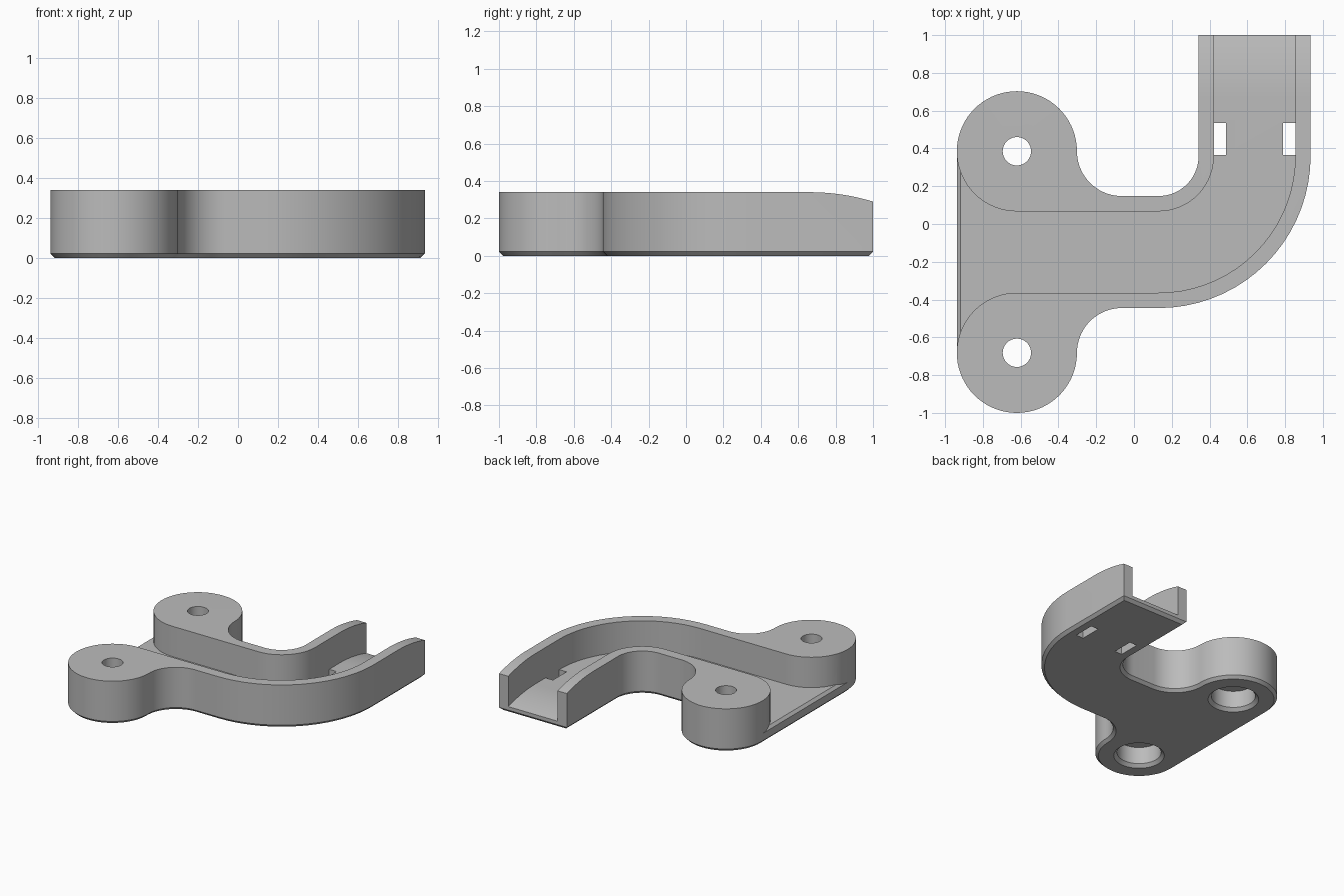
import bpy
import bmesh
from math import radians, cos, sin, sqrt

if "Cube" in bpy.data.objects:
    bpy.data.objects.remove(bpy.data.objects["Cube"])

# Main dimensions
TOP, FLOOR, CHAMFER = 0.34, 0.10, 0.022
BOSS_X, BACK_Y, FRONT_Y, BOSS_R = -0.62, 0.385, -0.682, 0.318
FILLET = 0.237
LEFT, NECK = BOSS_X - BOSS_R, BOSS_X + BOSS_R
BEND_X, BEND_Y = 0.13, 0.36
WALL_BACK, WALL_FRONT = BACK_Y - BOSS_R, FRONT_Y + BOSS_R
EDGE_BACK, EDGE_FRONT = BACK_Y - FILLET, FRONT_Y + FILLET
DROP_Y, DROP_R = 0.66, 1.18
FAR = 1.3


def arc(cx, cy, r, start, end):
    steps = max(2, round(abs(end - start) / 5))
    angles = [radians(start + (end - start) * i / steps) for i in range(steps + 1)]
    return [(cx + r * cos(a), cy + r * sin(a)) for a in angles]


def prism(name, points, low, high, place=lambda u, v, w: (u, v, w), chamfer=0):
    """Extrude a closed profile; optionally chamfer its lower rim."""
    bm = bmesh.new()
    face = bm.faces.new([bm.verts.new(place(u, v, low + chamfer)) for u, v in points])
    geo = bmesh.ops.extrude_face_region(bm, geom=[face], use_keep_orig=True)["geom"]
    offset = [b - a for a, b in zip(place(0, 0, low + chamfer), place(0, 0, high))]
    bmesh.ops.translate(bm, vec=offset, verts=[g for g in geo if isinstance(g, bmesh.types.BMVert)])
    bmesh.ops.recalc_face_normals(bm, faces=bm.faces)
    if chamfer:
        bmesh.ops.inset_individual(bm, faces=[face], thickness=chamfer,
                                   depth=chamfer, use_even_offset=True)
    mesh = bpy.data.meshes.new(name)
    bm.to_mesh(mesh)
    bm.free()
    obj = bpy.data.objects.new(name, mesh)
    bpy.context.collection.objects.link(obj)
    return obj


def combine(target, tool, operation):
    """Apply a boolean and discard the tool."""
    tool.hide_render = True
    mod = target.modifiers.new(operation, "BOOLEAN")
    mod.operation, mod.object, mod.solver = operation, tool, "EXACT"
    bpy.context.view_layer.objects.active = target
    bpy.ops.object.modifier_apply(modifier=mod.name)
    bpy.data.objects.remove(tool)


def along_x(u, v, w):
    return (w, u, v)


def along_y(u, v, w):
    return (u, w, v)


def above_curve(name, height):
    """Solid above a surface that bends down towards the open end."""
    ys = [DROP_Y + (FAR - DROP_Y) * i / 24 for i in range(25)]
    curve = [(y, height - DROP_R + sqrt(DROP_R ** 2 - (y - DROP_Y) ** 2)) for y in ys]
    return prism(name, [(-FAR, height)] + curve + [(FAR, 1), (-FAR, 1)], -FAR, FAR, along_x)


# Bracket body: two round lugs blended into a quarter-turn arm
outline = (
    arc(BOSS_X, FRONT_Y, BOSS_R, 180, 360)
    + arc(NECK + FILLET, FRONT_Y, FILLET, 180, 90)[1:]
    + arc(BEND_X, BEND_Y, BEND_Y - EDGE_FRONT, -90, 0)
    + [(BEND_X + BEND_Y - EDGE_FRONT, 1), (BEND_X + BEND_Y - EDGE_BACK, 1)]
    + arc(BEND_X, BEND_Y, BEND_Y - EDGE_BACK, 0, -90)
    + arc(NECK + FILLET, BACK_Y, FILLET, 270, 180)
    + arc(BOSS_X, BACK_Y, BOSS_R, 0, 180)[1:]
)
body = prism("channel_bracket", outline, 0, TOP, chamfer=CHAMFER)

# Channel following the arm, with a bevelled left lip
channel_plan = (
    [(-FAR, FRONT_Y)]
    + arc(BOSS_X, FRONT_Y, BOSS_R, 180, 90)
    + arc(BEND_X, BEND_Y, BEND_Y - WALL_FRONT, -90, 0)
    + [(BEND_X + BEND_Y - WALL_FRONT, FAR), (BEND_X + BEND_Y - WALL_BACK, FAR)]
    + arc(BEND_X, BEND_Y, BEND_Y - WALL_BACK, 0, -90)
    + arc(BOSS_X, BACK_Y, BOSS_R, 270, 180)
    + [(-FAR, BACK_Y)]
)
channel = above_curve("channel_cutter", FLOOR)
lip = [(LEFT + 0.02, FLOOR), (LEFT - 0.04, FLOOR - 0.06),
       (LEFT - 0.04, FLOOR + 0.1), (LEFT + 0.02, FLOOR + 0.1)]
combine(channel, prism("lip_cutter", lip, -1.1, 1.1, along_y), "UNION")
combine(channel, prism("plan_cutter", channel_plan, -0.5, 0.8), "INTERSECT")
combine(body, channel, "DIFFERENCE")

# Wall tops sloping down at the open end
combine(body, above_curve("top_cutter", TOP), "DIFFERENCE")

# Chamfered counterbores and screw holes in the lugs
for y in (BACK_Y, FRONT_Y):
    for radius, low, high in ((0.16, -0.1, 0.16), (0.075, 0.1, 0.5)):
        combine(body, prism("hole_cutter", arc(BOSS_X, y, radius, 0, 355), low, high), "DIFFERENCE")
    cone = prism("countersink_cutter", arc(BOSS_X, y, 0.16, 0, 355), -0.025, 0.025)
    for v in cone.data.vertices:
        if v.co.z < 0:
            v.co.x = BOSS_X + (v.co.x - BOSS_X) * 1.3
            v.co.y = y + (v.co.y - y) * 1.3
    combine(body, cone, "DIFFERENCE")

# Tie slots beside both channel walls
slot_edges = (BEND_X + BEND_Y - WALL_BACK, BEND_X + BEND_Y - WALL_FRONT - 0.065)
for x in slot_edges:
    slot = [(x, 0.365), (x + 0.065, 0.365), (x + 0.065, 0.535), (x, 0.535)]
    combine(body, prism("slot_cutter", slot, -0.1, 0.15), "DIFFERENCE")

# Single grey finish
grey = bpy.data.materials.new("plain_grey")
grey.use_nodes = True
colour = (0.5, 0.5, 0.5, 1)
grey.diffuse_color = colour
grey.node_tree.nodes["Principled BSDF"].inputs["Base Color"].default_value = colour
body.data.materials.clear()
body.data.materials.append(grey)
for polygon in body.data.polygons:
    polygon.material_index = 0

bpy.ops.object.select_all(action="DESELECT")
body.select_set(True)
bpy.context.view_layer.objects.active = body
bpy.ops.object.shade_smooth_by_angle(angle=radians(25))
